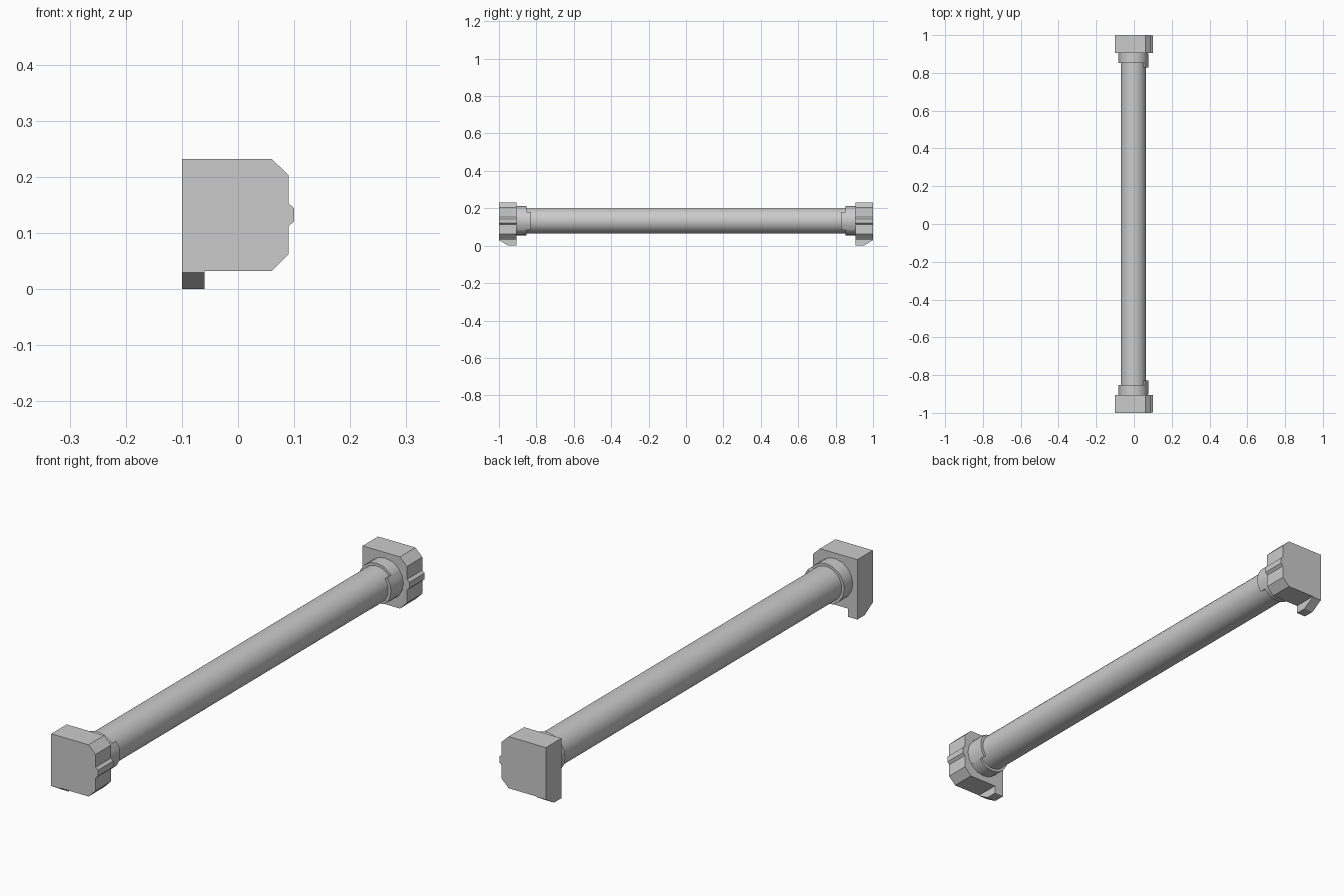
import bpy, bmesh
from math import sin, cos, radians, pi
from mathutils import Vector

if "Cube" in bpy.data.objects:
    bpy.data.objects.remove(bpy.data.objects["Cube"])

CX, CZ = -0.003, 0.133   # axis of the tube


def prism(name, points, offset, mirror=True, smooth=False):
    """Extrude a closed outline of 3D points, optionally mirrored to the other end."""
    bm = bmesh.new()
    face = bm.faces.new([bm.verts.new(p) for p in points])
    ext = bmesh.ops.extrude_face_region(bm, geom=[face], use_keep_orig=True)
    moved = [v for v in ext["geom"] if isinstance(v, bmesh.types.BMVert)]
    bmesh.ops.translate(bm, verts=moved, vec=Vector(offset))
    bmesh.ops.recalc_face_normals(bm, faces=bm.faces)
    mesh = bpy.data.meshes.new(name)
    bm.to_mesh(mesh)
    bm.free()
    obj = bpy.data.objects.new(name, mesh)
    bpy.context.collection.objects.link(obj)
    if mirror:
        mod = obj.modifiers.new("mirror_ends", 'MIRROR')
        mod.use_axis = (False, True, False)
        mod.use_mirror_merge = False
    if smooth:
        bpy.ops.object.select_all(action='DESELECT')
        obj.select_set(True)
        bpy.context.view_layer.objects.active = obj
        bpy.ops.object.shade_smooth_by_angle(angle=radians(35))
    return obj


def arc(radius, start, end, steps, y):
    """Points around the tube axis, both ends included."""
    return [(CX + radius * cos(start + (end - start) * i / steps), y,
             CZ + radius * sin(start + (end - start) * i / steps))
            for i in range(steps + 1)]


# Long lamp tube
prism("tube", arc(0.067, 0, 2 * pi, 32, -0.92)[:-1], (0, 1.84, 0),
      mirror=False, smooth=True)

# End caps with two chamfered corners
cap = [(-0.1, 0.032), (0.06, 0.032), (0.09, 0.062),
       (0.09, 0.203), (0.06, 0.232), (-0.1, 0.232)]
prism("end_cap", [(x, -1, z) for x, z in cap], (0, 0.095, 0))

# Small rib on the outer side of each cap
rib = [(0.085, 0.112), (0.09, 0.112), (0.1, 0.121),
       (0.1, 0.144), (0.09, 0.153), (0.085, 0.153)]
prism("side_rib", [(x, -0.999, z) for x, z in rib], (0, 0.093, 0))

# Hooked foot with a slanted outer face
foot = [(-1, 0.035), (-1, 0.03), (-0.95, 0), (-0.905, 0), (-0.905, 0.035)]
prism("mounting_foot", [(-0.1, y, z) for y, z in foot], (0.04, 0, 0))

# Faceted collar holding the tube
prism("collar", arc(0.078, 0, 2 * pi, 16, -0.91)[:-1], (0, 0.057, 0), smooth=True)

# Curved tongue reaching forward from each collar
a = radians(38)
tongue = arc(0.0785, -a, a, 4, -0.9) + arc(0.062, a, -a, 4, -0.9)
prism("collar_tongue", tongue, (0, 0.072, 0), smooth=True)
